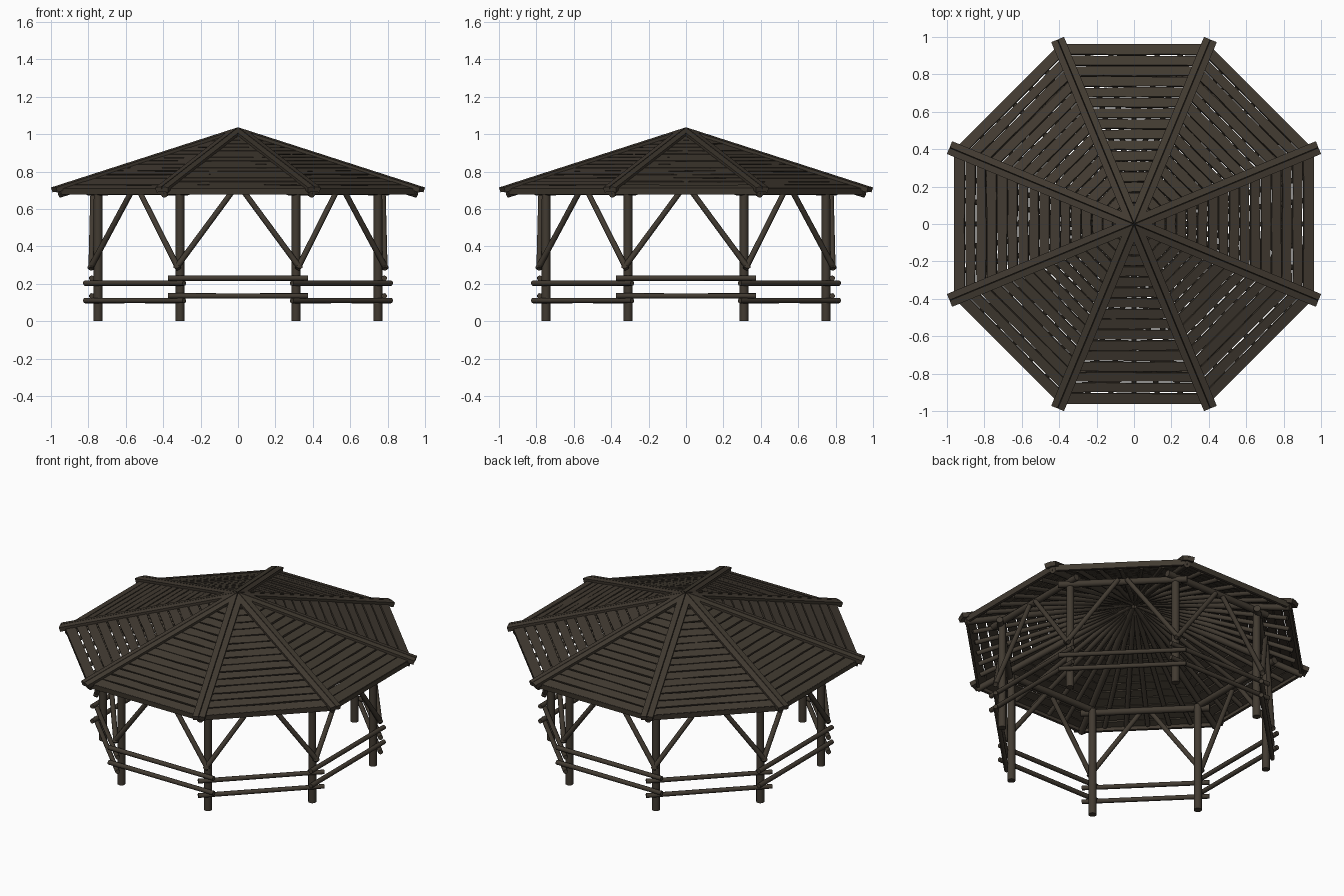
import bpy, bmesh, math, random
from mathutils import Vector, Matrix

if "Cube" in bpy.data.objects:
    bpy.data.objects.remove(bpy.data.objects["Cube"])

random.seed(4)
T = math.tan(math.pi / 8)
APEX, SLOPE = 1.02, 0.322          # roof sheet apex height and fall per unit of apothem
CS = 1 / math.hypot(1, SLOPE)


def material(name, col):
    m = bpy.data.materials.new(name)
    m.diffuse_color = (*col, 1)
    m.use_nodes = True
    m.node_tree.nodes["Principled BSDF"].inputs["Base Color"].default_value = m.diffuse_color
    return m


wood = material("dark brown wood", (0.054, 0.043, 0.031))


def finish(name, bm, smooth=False):
    bmesh.ops.recalc_face_normals(bm, faces=bm.faces[:])
    me = bpy.data.meshes.new(name)
    bm.to_mesh(me)
    bm.free()
    me.materials.append(wood)
    ob = bpy.data.objects.new(name, me)
    bpy.context.collection.objects.link(ob)
    if smooth:
        bpy.ops.object.select_all(action='DESELECT')
        ob.select_set(True)
        bpy.context.view_layer.objects.active = ob
        bpy.ops.object.shade_smooth_by_angle(angle=math.radians(50))
    return ob


def log(bm, a, b, r, sides=10):
    a, b = Vector(a), Vector(b)
    q = (b - a).to_track_quat('Z', 'Y').to_matrix().to_4x4()
    bmesh.ops.create_cone(bm, cap_ends=True, segments=sides, radius1=r, radius2=r * 0.95,
                          depth=(b - a).length, matrix=Matrix.Translation((a + b) / 2) @ q)


def side_pt(k, u, ap, z):
    """Point on side k: u along the side, ap outward from the centre."""
    a = k * math.pi / 4 - math.pi / 2
    return Vector((ap * math.cos(a) - u * math.sin(a), ap * math.sin(a) + u * math.cos(a), z))


def slab(bm, k, pts, lo, hi):
    """Flat board on roof face k; pts are (u, apothem), lo/hi offsets along the normal."""
    def ring(h):
        return [bm.verts.new(side_pt(k, u, ap + h * SLOPE * CS, APEX - ap * SLOPE + h * CS))
                for u, ap in pts]
    r0, r1 = ring(lo), ring(hi)
    n = len(pts)
    bm.faces.new(r0[::-1])
    bm.faces.new(r1)
    for i in range(n):
        bm.faces.new((r0[i], r0[(i + 1) % n], r1[(i + 1) % n], r1[i]))


# posts
bm = bmesh.new()
for k in range(8):
    a = (k + 0.5) * math.pi / 4
    x, y = 0.81 * math.cos(a), 0.81 * math.sin(a)
    log(bm, (x, y, 0), (x, y, 0.71), 0.024, 12)
finish("posts", bm, True)

# railings, alternating heights so the ends cross
bm = bmesh.new()
for k in range(8):
    for z in ((0.135, 0.23) if k % 2 == 0 else (0.11, 0.203)):
        log(bm, side_pt(k, -0.375, 0.782, z), side_pt(k, 0.375, 0.782, z), 0.0145)
finish("railings", bm, True)

# ring beams
bm = bmesh.new()
for k in range(8):
    z = 0.712 if k % 2 == 0 else 0.694
    log(bm, side_pt(k, -0.38, 0.757, z), side_pt(k, 0.38, 0.757, z), 0.021)
finish("ring_beams", bm, True)

# diagonal braces
bm = bmesh.new()
for k in range(8):
    for s in (-1, 1):
        log(bm, side_pt(k, s * 0.335, 0.785, 0.28), side_pt(k, s * 0.025, 0.775, 0.70), 0.0155)
finish("braces", bm, True)

# rafters fanning from the apex
bm = bmesh.new()
for k in range(8):
    for f in (-0.66, -0.33, 0, 0.33, 0.66):
        def rp(ap):
            return side_pt(k, f * ap * T, ap, APEX - ap * SLOPE - 0.031)
        log(bm, rp(0.03), rp(0.925), 0.015, 8)
finish("rafters", bm, True)

# hip rafters
bm = bmesh.new()
for k in range(8):
    def hp(ap):
        return side_pt(k, ap * T, ap, APEX - ap * SLOPE - 0.034)
    log(bm, hp(0.02), hp(0.955), 0.02, 10)
finish("hip_rafters", bm, True)

# roof planks with slightly wavy gaps
bm = bmesh.new()
ROWS, EAVE = 17, 0.96
for k in range(8):
    def edge(ap, inner):
        j = [0 if inner is None else random.uniform(0.001, 0.006) for _ in range(5)]
        sg = 1 if inner else -1
        pts = []
        for i, f in enumerate((-1, -0.5, 0, 0.5, 1)):
            v = ap + sg * j[i]
            pts.append((f * v * T, v))
        return pts
    for i in range(ROWS):
        a0, a1 = EAVE * i / ROWS, EAVE * (i + 1) / ROWS
        top = [(0, 0.004)] if i == 0 else edge(a0, True)
        bot = edge(a1, None if i == ROWS - 1 else False)
        h = random.uniform(-0.0015, 0.0015)
        slab(bm, k, top[::-1] + bot, -0.016, h)
finish("roof_planks", bm)

# eave boards below the last plank
bm = bmesh.new()
for k in range(8):
    ring = []
    for ap, z in ((0.94, 0.676), (0.957, 0.676), (0.962, 0.709), (0.945, 0.709)):
        ring.append([bm.verts.new(side_pt(k, s * ap * T, ap, z)) for s in (-1, 1)])
    for i in range(4):
        p, q = ring[i], ring[(i + 1) % 4]
        bm.faces.new((p[0], p[1], q[1], q[0]))
    bm.faces.new([r[0] for r in ring])
    bm.faces.new([r[1] for r in ring][::-1])
finish("eave_boards", bm)

# paired cap boards over every hip
bm = bmesh.new()
C, S, R, W = math.cos(math.pi / 8), math.sin(math.pi / 8), 1.063, 0.035
for k in range(8):
    for s in (-1, 1):
        pts = [(0, 0), (s * R * S, R * C),
               (s * (R * S - W * C), R * C + W * S), (0, W / S)]
        slab(bm, k, pts, -0.012, 0.016)
finish("hip_caps", bm)
